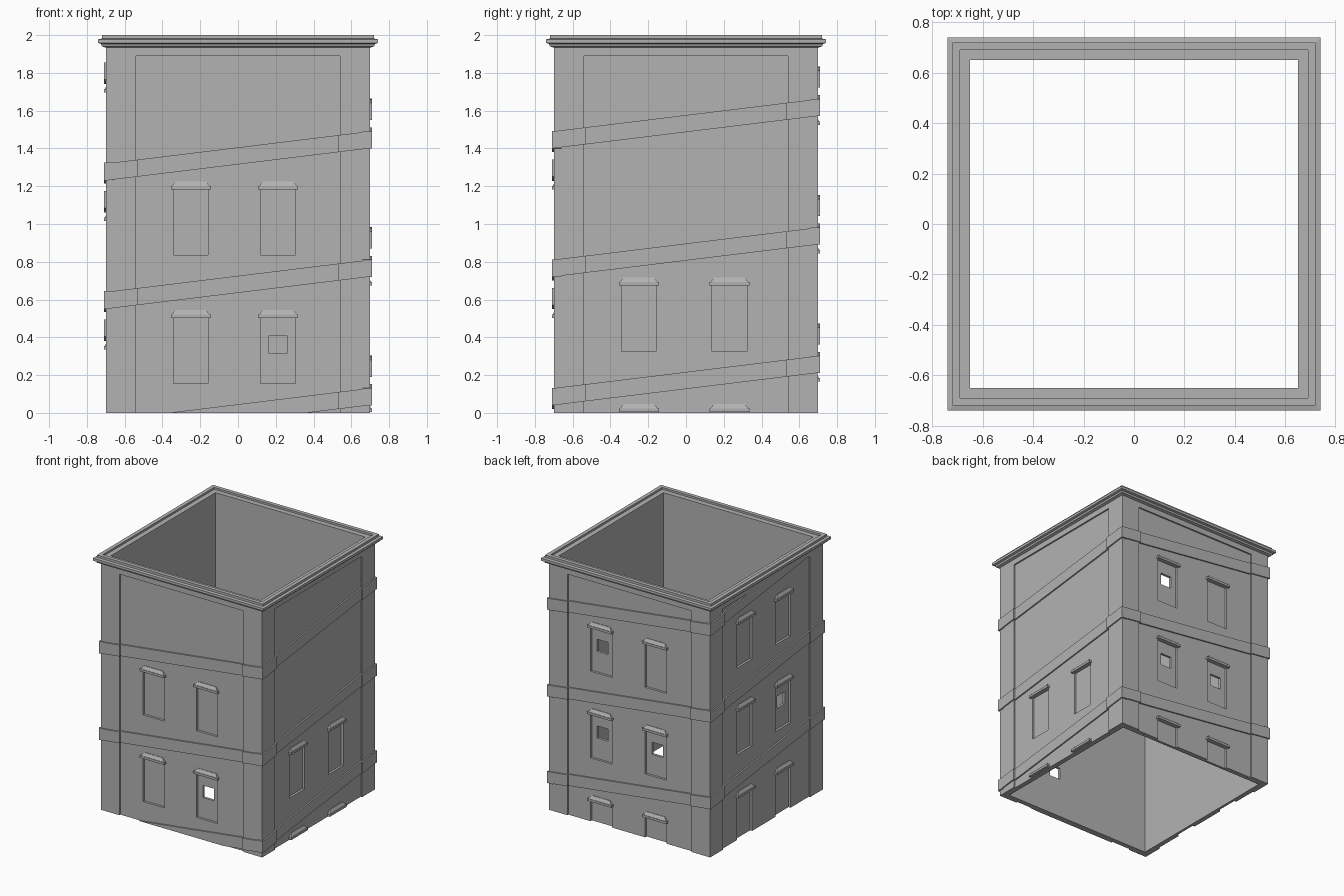
import bpy, bmesh, math
from mathutils import Matrix, Vector

cube = bpy.data.objects.get("Cube")
if cube:
    bpy.data.objects.remove(cube, do_unlink=True)

stone = bpy.data.materials.new("grey_stone")
stone.use_nodes = True
GREY = (0.45, 0.45, 0.45, 1)
stone.diffuse_color = GREY
stone.node_tree.nodes["Principled BSDF"].inputs["Base Color"].default_value = GREY

OUT, INN, PANEL, GLASS = 0.70, 0.65, 0.688, 0.67   # distances from the axis
STEP, TURN = 0.171, 0.68                           # spiral rise per side, per turn
SIDES = range(4)                                   # front, right, back, left


def place(side, u, out, z):
    """Point on a side: u runs left to right seen from outside."""
    return Matrix.Rotation(side * math.pi / 2, 3, 'Z') @ Vector((u, -out, z))


def prism(bm, side, outline, inner, outer):
    """Extrude a (u, z) outline outward; the outer end may have its own outline."""
    front = outline if len(outline[0]) == 2 else [p[:2] for p in outline]
    a = [bm.verts.new(place(side, u, inner, z)) for u, z in front]
    b = [bm.verts.new(place(side, u, outer, z)) for u, z in front]
    n = len(a)
    bm.faces.new(a[::-1])
    bm.faces.new(b)
    for i in range(n):
        j = (i + 1) % n
        bm.faces.new((a[i], a[j], b[j], b[i]))


def rect(u0, u1, z0, z1):
    return [(u0, z0), (u1, z0), (u1, z1), (u0, z1)]


def finish(bm, name):
    bmesh.ops.recalc_face_normals(bm, faces=bm.faces[:])
    mesh = bpy.data.meshes.new(name)
    bm.to_mesh(mesh)
    bm.free()
    mesh.materials.append(stone)
    obj = bpy.data.objects.new(name, mesh)
    bpy.context.scene.collection.objects.link(obj)
    return obj


def clip(bm, z, up):
    """Trim everything beyond a height and cap the cut."""
    geom = bm.verts[:] + bm.edges[:] + bm.faces[:]
    cut = bmesh.ops.bisect_plane(bm, geom=geom, plane_co=(0, 0, z),
                                 plane_no=(0, 0, 1 if up else -1), clear_outer=True)
    edges = [e for e in cut["geom_cut"] if isinstance(e, bmesh.types.BMEdge)]
    bmesh.ops.holes_fill(bm, edges=edges)


# Window positions: side, column centre, underside of hood, broken pane or not
COLUMNS = [(-0.25, 0.2125), (-0.25, 0.23), (-0.255, 0.22), (-0.255, 0.22)]
BROKEN = {(0, 1, 0), (2, 0, 0), (2, 0, 1), (2, 1, 0), (3, 1, 0)}
windows = []
for side in SIDES:
    for turn in (-1, 0, 1):
        hood = min(0.503 + side * STEP + turn * TURN, 1.825)
        if side == 1 and turn == 1:
            hood = 1.355
        if side == 1 and turn == -1:
            hood = 0.006
        if hood < 0 or (side == 1 and turn == 1):
            continue
        for col, u in enumerate(COLUMNS[side]):
            windows.append((side, u, hood, (side, col, turn) in BROKEN))
# The topmost front row
have_top = any(s == 0 and h > 1.7 for s, u, h, b in windows)

# Hollow wall, open at top and bottom
bm = bmesh.new()
bmesh.ops.create_cube(bm, size=1, matrix=Matrix.Translation((0, 0, 0.9925))
                      @ Matrix.Diagonal((2 * OUT, 2 * OUT, 1.985, 1)))
wall = finish(bm, "wall")

# Cutters: interior, sunken panels, window recesses, broken panes
bm = bmesh.new()
bmesh.ops.create_cube(bm, size=1, matrix=Matrix.Translation((0, 0, 1))
                      @ Matrix.Diagonal((2 * INN, 2 * INN, 3, 1)))
cutters = [finish(bm, "interior_cutter")]
bm = bmesh.new()
for side in SIDES:
    prism(bm, side, rect(-0.54, 0.54, -0.1, 1.89), PANEL, 0.8)
cutters.append(finish(bm, "panel_cutter"))
bm = bmesh.new()
for side, u, hood, broken in windows:
    if hood > 0.1:
        prism(bm, side, rect(u - 0.0925, u + 0.0925, hood - 0.348, hood + 0.005), GLASS, 0.8)
cutters.append(finish(bm, "window_cutter"))
bm = bmesh.new()
for side, u, hood, broken in windows:
    if broken:
        prism(bm, side, rect(u - 0.0475, u + 0.0475, hood - 0.188, hood - 0.093), 0.6, 0.8)
cutters.append(finish(bm, "pane_cutter"))

for cutter in cutters:
    mod = wall.modifiers.new(cutter.name, 'BOOLEAN')
    mod.operation, mod.solver, mod.object = 'DIFFERENCE', 'EXACT', cutter
bpy.context.view_layer.update()
evaluated = wall.evaluated_get(bpy.context.evaluated_depsgraph_get())
carved = bpy.data.meshes.new_from_object(evaluated)
wall.modifiers.clear()
wall.data = carved
for cutter in cutters:
    bpy.data.objects.remove(cutter, do_unlink=True)

# Window hoods: a flat lip with a sloping cap
bm = bmesh.new()
for side, u, hood, broken in windows:
    prism(bm, side, rect(u - 0.106, u + 0.106, hood, hood + 0.018), 0.675, 0.71)
    low = [(u - 0.1, 0.675), (u + 0.1, 0.675), (u + 0.1, 0.706), (u - 0.1, 0.706)]
    top = [(u - 0.08, 0.675), (u + 0.08, 0.675), (u + 0.08, 0.692), (u - 0.08, 0.692)]
    a = [bm.verts.new(place(side, x, d, hood + 0.018)) for x, d in low]
    b = [bm.verts.new(place(side, x, d, hood + 0.042)) for x, d in top]
    bm.faces.new(a[::-1])
    bm.faces.new(b)
    for i in range(4):
        j = (i + 1) % 4
        bm.faces.new((a[i], a[j], b[j], b[i]))
finish(bm, "window_hoods")

# Band spiralling up the tower, stepping back across each panel
bm = bmesh.new()
EDGE = OUT + 0.01
for side in SIDES:
    for turn in (-1, 0, 1):
        start = 0.55 + side * STEP + turn * TURN
        for u0, u1, out in ((-EDGE, -0.53, EDGE), (-0.53, 0.53, OUT - 0.001), (0.53, EDGE, EDGE)):
            za, zb = (start + STEP * (u + OUT) / (2 * OUT) for u in (u0, u1))
            if za > 1.85:
                continue
            prism(bm, side, [(u0, za), (u1, zb), (u1, zb + 0.09), (u0, za + 0.09)], 0.66, out)
clip(bm, 0, False)
clip(bm, 1.89, True)
finish(bm, "spiral_band")

# Moulded cornice swept round the top
PROFILE = [(0.69, 1.93), (0.705, 1.935), (0.72, 1.94), (0.725, 1.953), (0.74, 1.958),
           (0.74, 1.978), (0.72, 1.982), (0.72, 2.0), (0.69, 2.0)]
bm = bmesh.new()
rings = [[bm.verts.new(place(s, r, r, z)) for s in SIDES] for r, z in PROFILE]
for i, ring in enumerate(rings):
    nxt = rings[(i + 1) % len(rings)]
    for s in SIDES:
        t = (s + 1) % 4
        bm.faces.new((ring[s], ring[t], nxt[t], nxt[s]))
finish(bm, "cornice")
